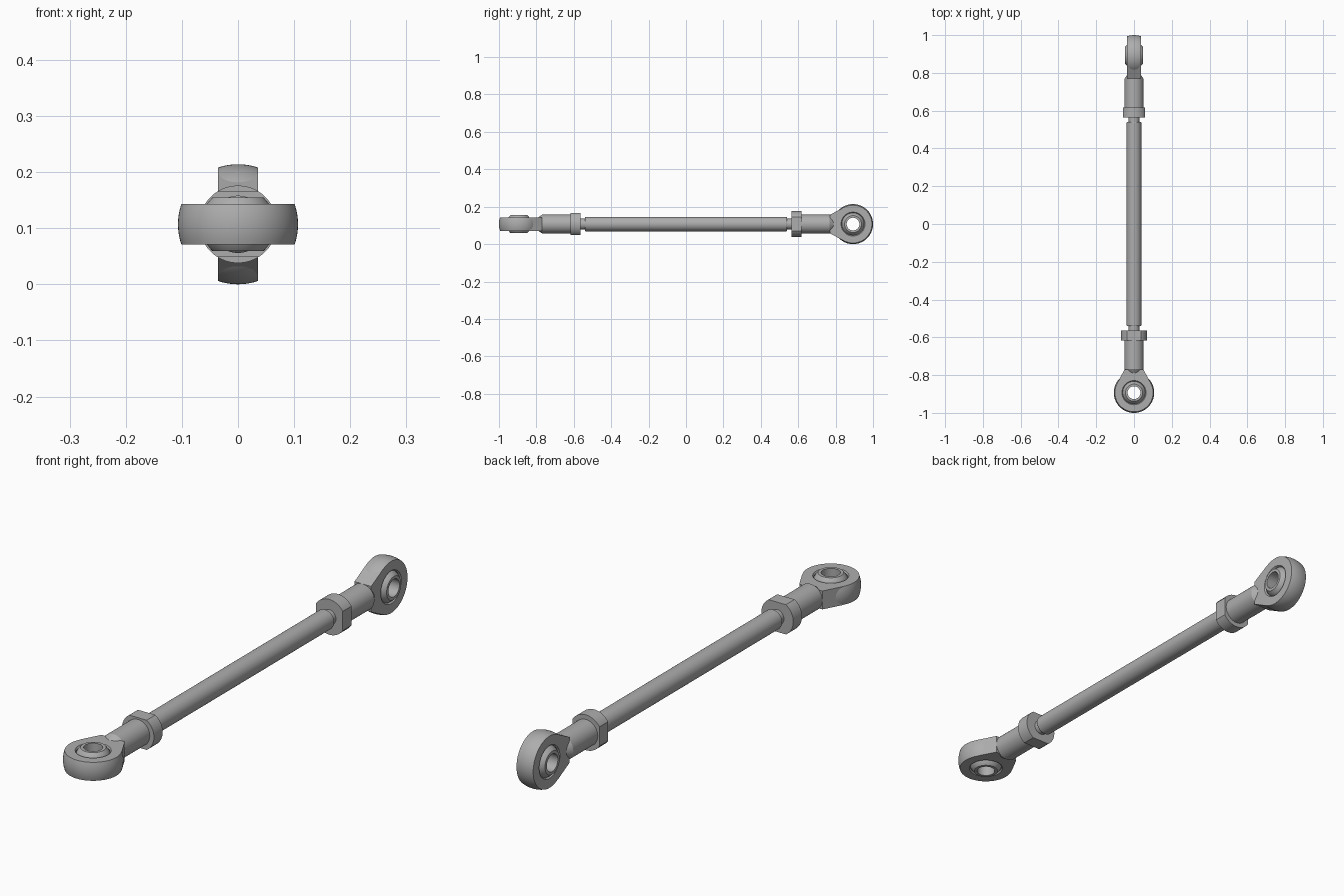
import bpy, bmesh
from math import pi, sin, cos, radians, sqrt, acos
from mathutils import Matrix, Vector

cube = bpy.data.objects.get("Cube")
if cube:
    bpy.data.objects.remove(cube, do_unlink=True)

AXIS_Z = 0.107      # height of the rod centreline
EYE_Y = 0.893       # distance from the middle to each eye centre
EYE_R = 0.107
EYE_HALF = 0.036    # half thickness of the eye

steel = bpy.data.materials.new("steel_grey")
steel.use_nodes = True
colour = (0.42, 0.42, 0.42, 1)
steel.diffuse_color = colour
steel.node_tree.nodes["Principled BSDF"].inputs["Base Color"].default_value = colour


def finish(name, bm, matrix):
    bmesh.ops.remove_doubles(bm, verts=bm.verts, dist=1e-5)
    bmesh.ops.recalc_face_normals(bm, faces=bm.faces)
    mesh = bpy.data.meshes.new(name)
    bm.to_mesh(mesh)
    bm.free()
    mesh.materials.append(steel)
    obj = bpy.data.objects.new(name, mesh)
    obj.matrix_world = matrix
    bpy.context.collection.objects.link(obj)
    bpy.ops.object.select_all(action='DESELECT')
    obj.select_set(True)
    bpy.context.view_layer.objects.active = obj
    bpy.ops.object.shade_smooth_by_angle(angle=radians(28))
    return obj


def lathe(name, profile, axis, matrix, closed=False):
    """Revolve (radius, distance along axis) points about the Y or Z axis."""
    bm = bmesh.new()
    verts = [bm.verts.new((r, d, 0) if axis == 'Y' else (r, 0, d)) for r, d in profile]
    edges = [bm.edges.new(pair) for pair in zip(verts, verts[1:])]
    if closed:
        edges.append(bm.edges.new((verts[-1], verts[0])))
    bmesh.ops.spin(bm, geom=verts + edges, cent=(0, 0, 0), angle=2 * pi, steps=64,
                   axis=(0, 1, 0) if axis == 'Y' else (0, 0, 1))
    return finish(name, bm, matrix)


def prism(name, outline, low, high, axis, matrix):
    """Extrude a flat outline along the Y or Z axis."""
    bm = bmesh.new()
    place = (lambda a, b: (a, low, b)) if axis == 'Y' else (lambda a, b: (a, b, low))
    face = bm.faces.new([bm.verts.new(place(a, b)) for a, b in outline])
    moved = bmesh.ops.extrude_face_region(bm, geom=[face])['geom']
    step = Vector((0, high - low, 0)) if axis == 'Y' else Vector((0, 0, high - low))
    bmesh.ops.translate(bm, vec=step, verts=[v for v in moved if isinstance(v, bmesh.types.BMVert)])
    return finish(name, bm, matrix)


def arc(radius, start, end, count):
    return [(radius * cos(start + (end - start) * i / count),
             radius * sin(start + (end - start) * i / count)) for i in range(count + 1)]


def rod_end(side, turn):
    """One end in a frame with Y outward and the eye axis along Z."""
    frame = Matrix.Translation((0, 0, AXIS_Z)) @ turn
    eye = frame @ Matrix.Translation((0, EYE_Y, 0))

    # Eye housing: crowned rim, open spherical seat
    crown = [(EYE_R - 0.006 * t * t, EYE_HALF * t) for t in (-1, -.75, -.5, -.25, 0, .25, .5, .75, 1)]
    seat = [(sqrt(0.067 ** 2 - (0.03 * t) ** 2), 0.03 * t) for t in (1, .5, 0, -.5, -1)]
    lathe(side + "_eye_housing", crown + [(0.064, EYE_HALF)] + seat + [(0.064, -EYE_HALF)],
          'Z', eye, closed=True)

    # Swivel ball with a straight bore
    ball_half, ball_r, bore = 0.048, 0.066, 0.034
    ball = [(sqrt(ball_r ** 2 - d * d), d) for d in (ball_half * i / 8 for i in range(-8, 9))]
    lathe(side + "_swivel_ball", ball + [(bore, ball_half), (bore, -ball_half)],
          'Z', eye, closed=True)

    # Flat neck running tangentially from the eye to the shank
    start = radians(-30)
    neck = arc(0.085, pi - start, 2 * pi + start, 20)
    tip = [(0.102 * cos(start), 0.102 * sin(start)), (0.05, -0.123),
           (-0.05, -0.123), (-0.102 * cos(start), 0.102 * sin(start))]
    prism(side + "_neck", neck + tip, -EYE_HALF, EYE_HALF, 'Z', eye)

    # Round shank, tapering into the neck
    lathe(side + "_shank", [(0, 0.60), (0.051, 0.60), (0.051, 0.768), (0.036, 0.79), (0, 0.79)],
          'Y', frame)

    # Lock nut: round collar with two wrench flats
    nut_r, flat = 0.069, 0.058
    lean = acos(flat / nut_r)
    outline = (arc(nut_r, lean - pi / 2, pi / 2 - lean, 24)
               + arc(nut_r, pi / 2 + lean, 3 * pi / 2 - lean, 24))
    prism(side + "_lock_nut", outline, 0.563, 0.617, 'Y', frame)


# Main rod with thinner threaded studs at both ends
half = [(0.029, 0.61), (0.029, 0.54), (0.037, 0.54), (0.039, 0.537)]
lathe("main_rod", [(0, 0.61)] + half + [(r, -d) for r, d in reversed(half)] + [(0, -0.61)],
      'Y', Matrix.Translation((0, 0, AXIS_Z)))

# The two ends are turned a quarter turn from each other
rod_end("front", Matrix.Rotation(pi, 4, 'Z'))
rod_end("back", Matrix.Rotation(pi / 2, 4, 'Y'))
